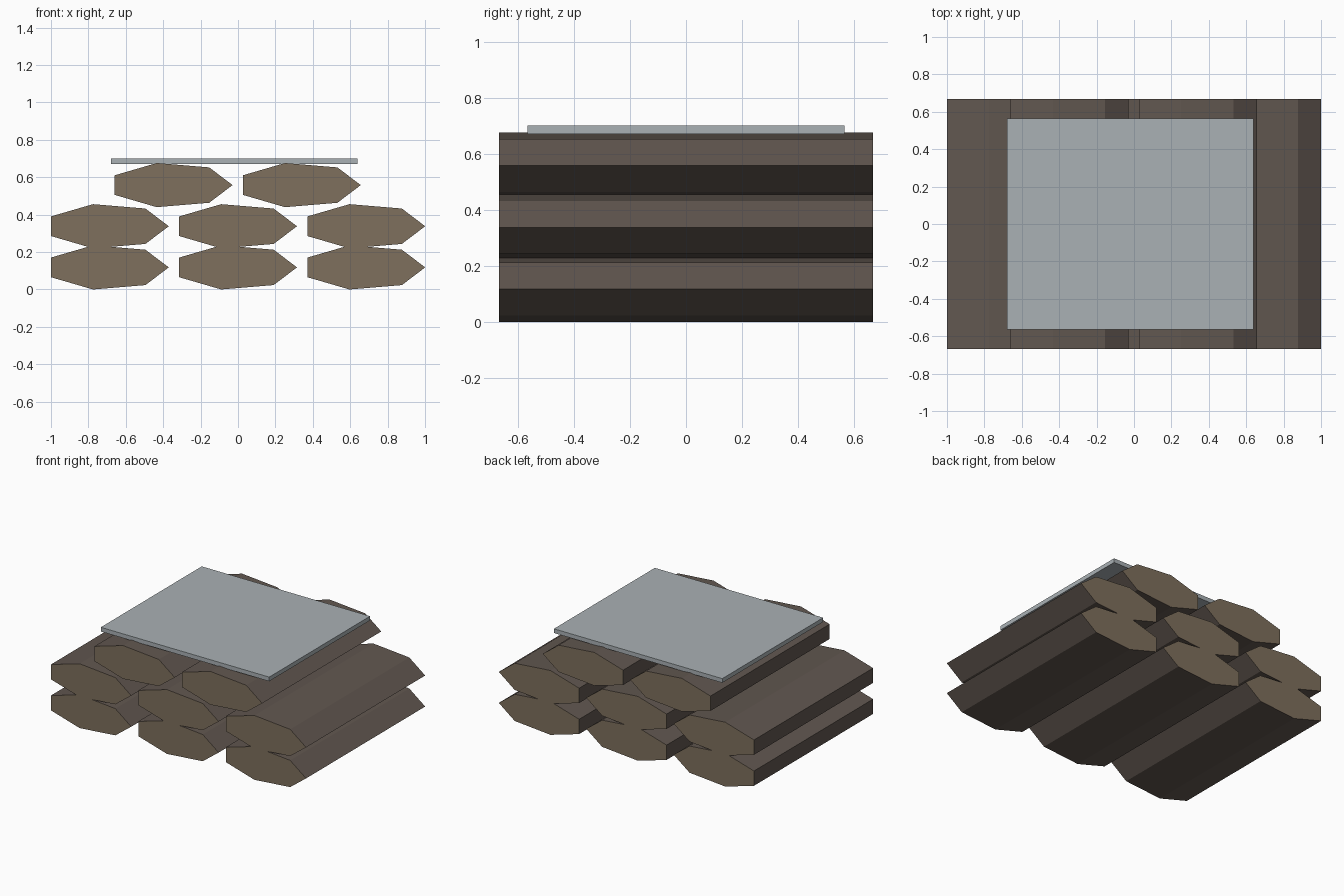
import bpy, bmesh
from math import sin, cos, tau

if "Cube" in bpy.data.objects:
    bpy.data.objects.remove(bpy.data.objects["Cube"])

RX, RZ, HALF_LEN, SIDES = 0.3313, 0.121, 0.667, 7
PITCH, ROW_H, BASE_Z = 0.6855, 0.22, 0.118


def material(name, color):
    m = bpy.data.materials.new(name)
    m.diffuse_color = (*color, 1)
    m.use_nodes = True
    m.node_tree.nodes["Principled BSDF"].inputs["Base Color"].default_value = m.diffuse_color
    return m


def add_object(name, bm, mats):
    bmesh.ops.recalc_face_normals(bm, faces=bm.faces)
    mesh = bpy.data.meshes.new(name)
    bm.to_mesh(mesh)
    bm.free()
    for m in mats:
        mesh.materials.append(m)
    ob = bpy.data.objects.new(name, mesh)
    bpy.context.collection.objects.link(ob)
    return ob


bark = material("bark", (0.12, 0.095, 0.08))
cut_wood = material("cut_wood", (0.21, 0.16, 0.11))
slate = material("slate", (0.40, 0.44, 0.46))


# Flattened seven-sided log lying along y, with lighter cut ends
def log(name, x, z):
    bm = bmesh.new()
    ring = [bm.verts.new((x + RX * cos(tau * i / SIDES), -HALF_LEN,
                          z + RZ * sin(tau * i / SIDES))) for i in range(SIDES)]
    front = bm.faces.new(ring)
    ext = bmesh.ops.extrude_face_region(bm, geom=[front], use_keep_orig=True)
    bmesh.ops.translate(bm, vec=(0, 2 * HALF_LEN, 0),
                        verts=[g for g in ext["geom"] if isinstance(g, bmesh.types.BMVert)])
    for f in bm.faces:
        f.material_index = 1 if len(f.verts) == SIDES else 0
    add_object(name, bm, [bark, cut_wood])


# Two rows of three logs, then two logs nested on top
for row, (count, first_x) in enumerate([(3, -0.7015), (3, -0.7015), (2, -0.3605)]):
    for i in range(count):
        log(f"log_row{row + 1}_{i + 1}", first_x + i * PITCH, BASE_Z + row * ROW_H)

# Thin flat slab resting on the stack
bm = bmesh.new()
bmesh.ops.create_cube(bm, size=1)
bmesh.ops.scale(bm, vec=(1.32, 1.13, 0.03), verts=bm.verts)
bmesh.ops.translate(bm, vec=(-0.02, 0, 0.686), verts=bm.verts)
add_object("top_slab", bm, [slate])
